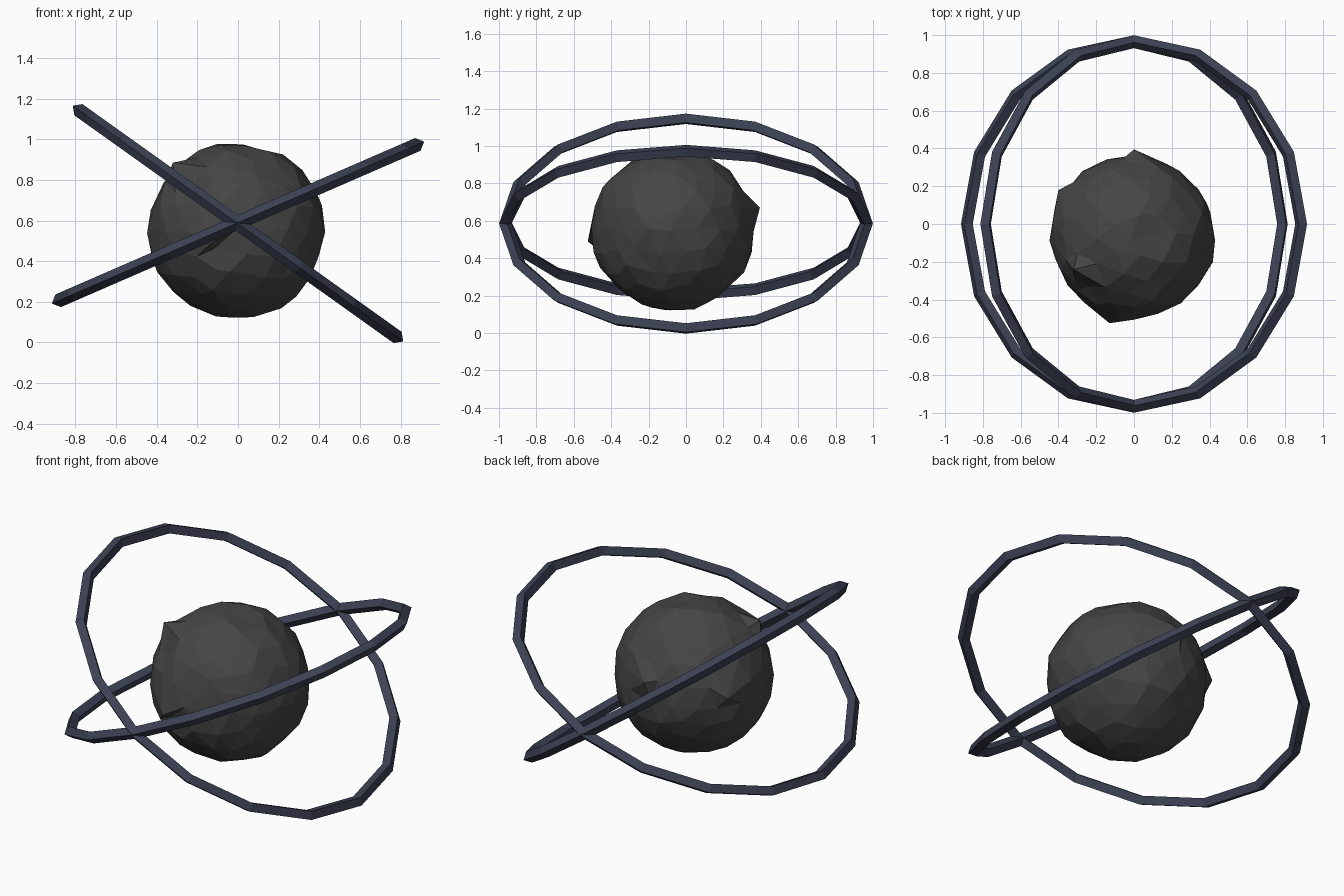
import bpy, bmesh, math, random
from mathutils import Vector, Matrix

if "Cube" in bpy.data.objects:
    bpy.data.objects.remove(bpy.data.objects["Cube"])

random.seed(4)


def material(name, rgb):
    m = bpy.data.materials.new(name)
    m.diffuse_color = (*rgb, 1)
    m.use_nodes = True
    m.node_tree.nodes["Principled BSDF"].inputs["Base Color"].default_value = m.diffuse_color
    return m


rock_grey = material("dark rock grey", (0.06, 0.06, 0.06))
slate_blue = material("dark slate blue", (0.046, 0.054, 0.09))


def add_object(name, bm, mat):
    bmesh.ops.recalc_face_normals(bm, faces=bm.faces)
    mesh = bpy.data.meshes.new(name)
    bm.to_mesh(mesh)
    bm.free()
    mesh.materials.append(mat)
    ob = bpy.data.objects.new(name, mesh)
    bpy.context.collection.objects.link(ob)
    return ob


# Rocky core: faceted ball with a few pulled peaks and pressed dents
def rock(centre, radius, pulls):
    bm = bmesh.new()
    bmesh.ops.create_icosphere(bm, subdivisions=3, radius=radius)
    for v in bm.verts:
        side = Vector([random.uniform(-1, 1) for _ in range(3)]) * 0.022
        v.co = (v.co + side).normalized() * (radius + random.uniform(-0.010, 0.008))
        v.co += centre
    for p in pulls:
        p = Vector(p)
        d = (p - centre).normalized()
        v = max(bm.verts, key=lambda w: (w.co - centre).normalized().dot(d))
        v.co = p
    return add_object("rock_core", bm, rock_grey)


rock(Vector((-0.005, -0.07, 0.55)), 0.436, [
    (-0.32, -0.24, 0.885), (0.0, 0.395, 0.67), (-0.13, -0.525, 0.49),
    (-0.40, 0.18, 0.60), (0.15, -0.10, 0.975),
    (0.13, -0.06, 0.94), (-0.24, -0.33, 0.75), (-0.12, -0.45, 0.46)])


# Orbit rings: 16-sided hoops with a diamond section, tilted about the y axis
def ring(name, tilt, centre_z, major=0.965, minor=0.034, sides=16):
    bm = bmesh.new()
    loops = []
    for i in range(sides):
        a = math.tau * i / sides
        loop = []
        for k in range(4):
            b = math.tau * k / 4
            r = major + minor * math.cos(b)
            loop.append(bm.verts.new((r * math.cos(a), r * math.sin(a), minor * math.sin(b))))
        loops.append(loop)
    for i in range(sides):
        p, q = loops[i], loops[(i + 1) % sides]
        for k in range(4):
            j = (k + 1) % 4
            bm.faces.new((p[k], q[k], q[j], p[j]))
    bm.transform(Matrix.Translation((0, 0, centre_z)) @ Matrix.Rotation(math.radians(tilt), 4, 'Y'))
    return add_object(name, bm, slate_blue)


ring("steep_ring", 35.5, 0.585)
ring("shallow_ring", -23.5, 0.59)
